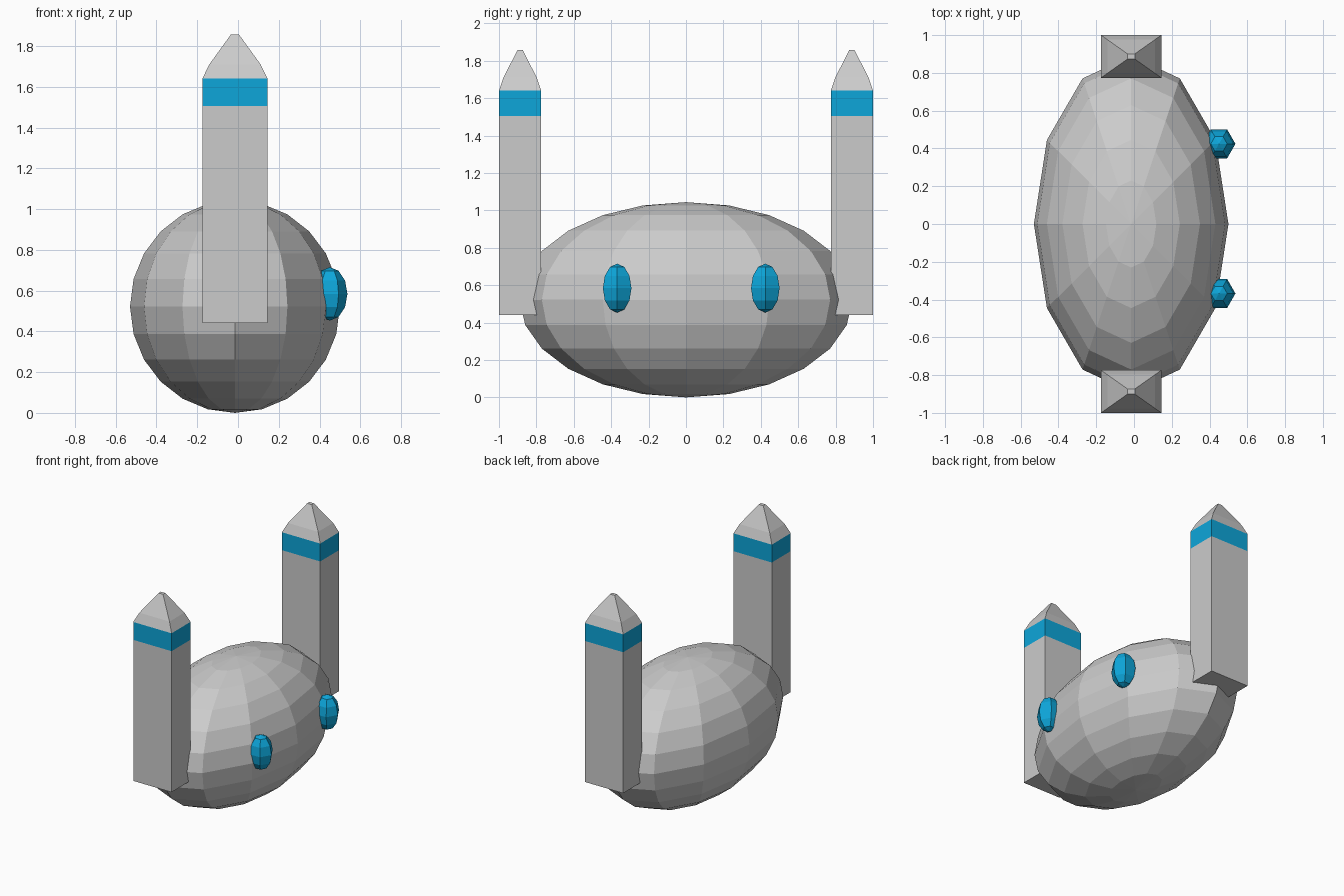
import bpy, bmesh
from mathutils import Matrix
from math import radians

if "Cube" in bpy.data.objects:
    bpy.data.objects.remove(bpy.data.objects["Cube"])

CX = -0.015  # shared centre line of body and pillars


def material(name, rgb):
    m = bpy.data.materials.new(name)
    m.diffuse_color = (*rgb, 1)
    m.use_nodes = True
    m.node_tree.nodes["Principled BSDF"].inputs["Base Color"].default_value = m.diffuse_color
    return m


GREY = material("light grey", (0.60, 0.60, 0.60))
BLUE = material("bright blue", (0.004, 0.38, 0.70))


def add_object(name, bm, mats):
    bmesh.ops.recalc_face_normals(bm, faces=bm.faces)
    mesh = bpy.data.meshes.new(name)
    bm.to_mesh(mesh)
    bm.free()
    for m in mats:
        mesh.materials.append(m)
    ob = bpy.data.objects.new(name, mesh)
    bpy.context.collection.objects.link(ob)
    return ob


def ellipsoid(name, centre, radii, segs, rings, turn, mat):
    bm = bmesh.new()
    bmesh.ops.create_uvsphere(bm, u_segments=segs, v_segments=rings, radius=1)
    bm.transform(Matrix.Translation(centre) @ Matrix.Diagonal((*radii, 1))
                 @ Matrix.Rotation(radians(turn), 4, 'Z'))
    return add_object(name, bm, [mat])


def pillar(name, y):
    # stacked rectangles: (z, half width x, half depth y)
    levels = [(0.44, 0.16, 0.113), (1.505, 0.16, 0.113), (1.64, 0.16, 0.113),
              (1.71, 0.126, 0.089), (1.858, 0.019, 0.0135)]
    bm = bmesh.new()
    loops = [[bm.verts.new((CX + sx * hx, y + sy * hy, z))
              for sx, sy in ((-1, -1), (1, -1), (1, 1), (-1, 1))]
             for z, hx, hy in levels]
    for k, (a, b) in enumerate(zip(loops, loops[1:])):
        for i in range(4):
            j = (i + 1) % 4
            f = bm.faces.new((a[i], a[j], b[j], b[i]))
            f.material_index = 1 if k == 1 else 0  # blue band below the tip
    bm.faces.new(loops[0][::-1])
    bm.faces.new(loops[-1])
    return add_object(name, bm, [GREY, BLUE])


# Egg-shaped body
ellipsoid("body", (CX, 0, 0.522), (0.515, 0.89, 0.522), 12, 12, 0, GREY)

# Upright pillars at both ends
pillar("front_pillar", -0.887)
pillar("back_pillar", 0.887)

# Blue eyes on the right side
for name, y in (("front_eye", -0.368), ("back_eye", 0.424)):
    ellipsoid(name, (0.45, y, 0.584), (0.087, 0.088, 0.131), 6, 6, 90, BLUE)
